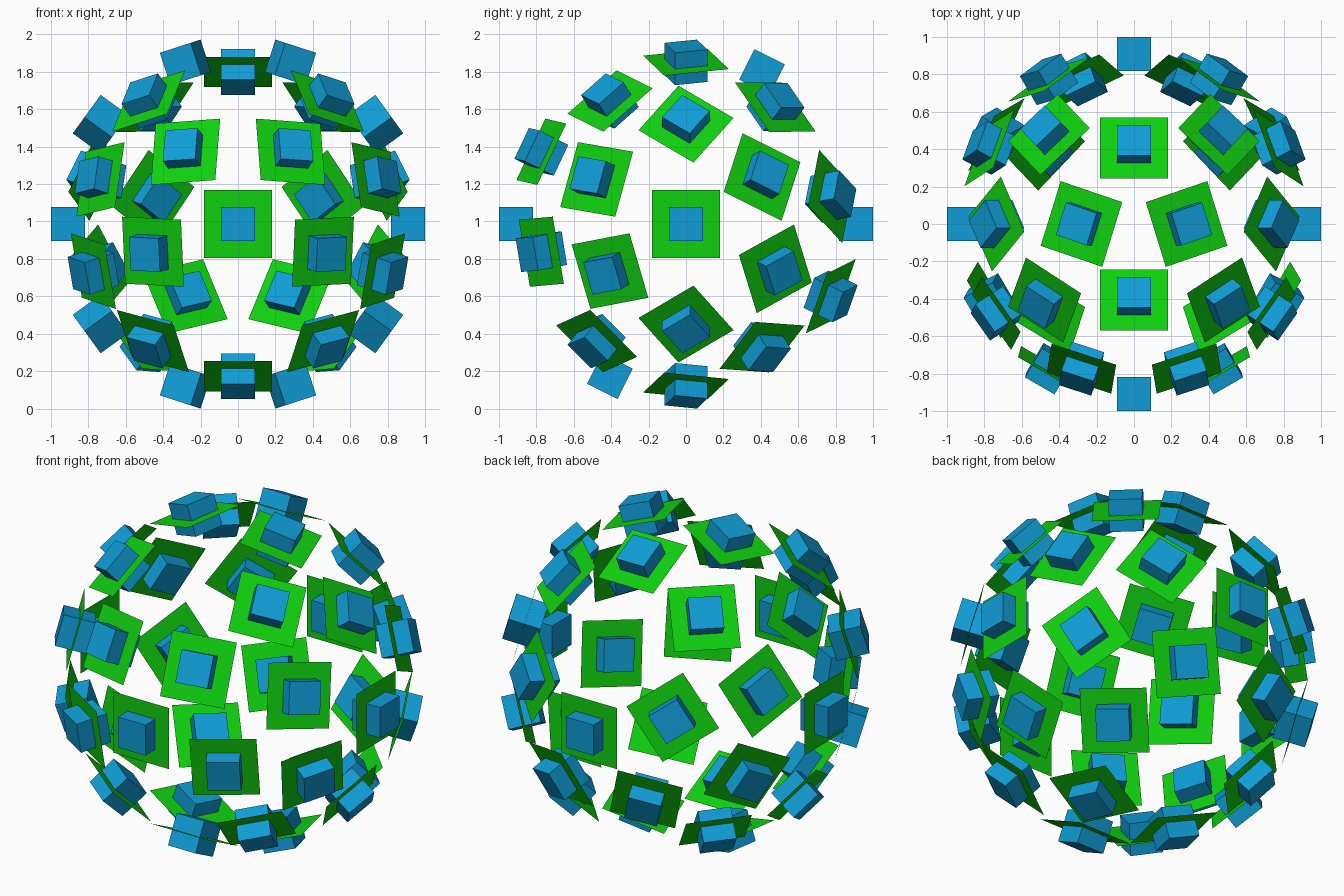
import bpy, bmesh, math
from mathutils import Matrix, Vector

cube = bpy.data.objects.get("Cube")
if cube:
    bpy.data.objects.remove(cube, do_unlink=True)

R = 1 / 1.1          # sphere radius
CENTRE_Z = 0.986     # sphere centre height


def material(name, rgb):
    m = bpy.data.materials.new(name)
    m.use_nodes = True
    m.diffuse_color = (*rgb, 1)
    m.node_tree.nodes["Principled BSDF"].inputs["Base Color"].default_value = (*rgb, 1)
    return m


def mesh(name, mat, build):
    bm = bmesh.new()
    build(bm)
    me = bpy.data.meshes.new(name)
    bm.to_mesh(me)
    bm.free()
    me.materials.append(mat)
    return me


# Shared meshes: a thin square panel facing -y, and a block centred on it
panel = mesh("panel", material("green", (0.005, 0.63, 0.005)),
             lambda bm: bmesh.ops.create_grid(bm, x_segments=1, y_segments=1, size=0.2 * R,
                                              matrix=Matrix.Rotation(math.pi / 2, 4, 'X')))
block = mesh("block", material("blue", (0.005, 0.34, 0.68)),
             lambda bm: bmesh.ops.create_cube(bm, size=0.2 * R))


def place(y, degrees):
    """Put a panel and block on the sphere, tilted from the front pole."""
    a, r = math.radians(degrees), math.sqrt(max(0, 1 - y * y))
    n = Vector((r * math.sin(a), y, r * math.cos(a)))
    turn = Matrix.Rotation(math.acos(-y), 4, Vector((-math.cos(a), 0, math.sin(a))))
    world = Matrix.Translation(n * R + Vector((0, 0, CENTRE_Z))) @ turn
    for me in (panel, block):
        ob = bpy.data.objects.new(me.name, me)
        ob.matrix_world = world
        bpy.context.collection.objects.link(ob)


# Rings around the y axis, mirrored front to back:
# height along y, first angle from the top, count, and the angle left empty
rings = [(1.0, 0, 1, None),
         (0.8507, 0, 5, 0),
         (0.4472, 0, 5, None),
         (0.5257, 36, 5, 180)]
for y, start, count, gap in rings:
    for i in range(count):
        angle = start + i * 360 // count
        if angle != gap:
            place(y, angle)
            place(-y, angle + 180)

# Equator ring
for i in range(10):
    place(0, 18 + 36 * i)
